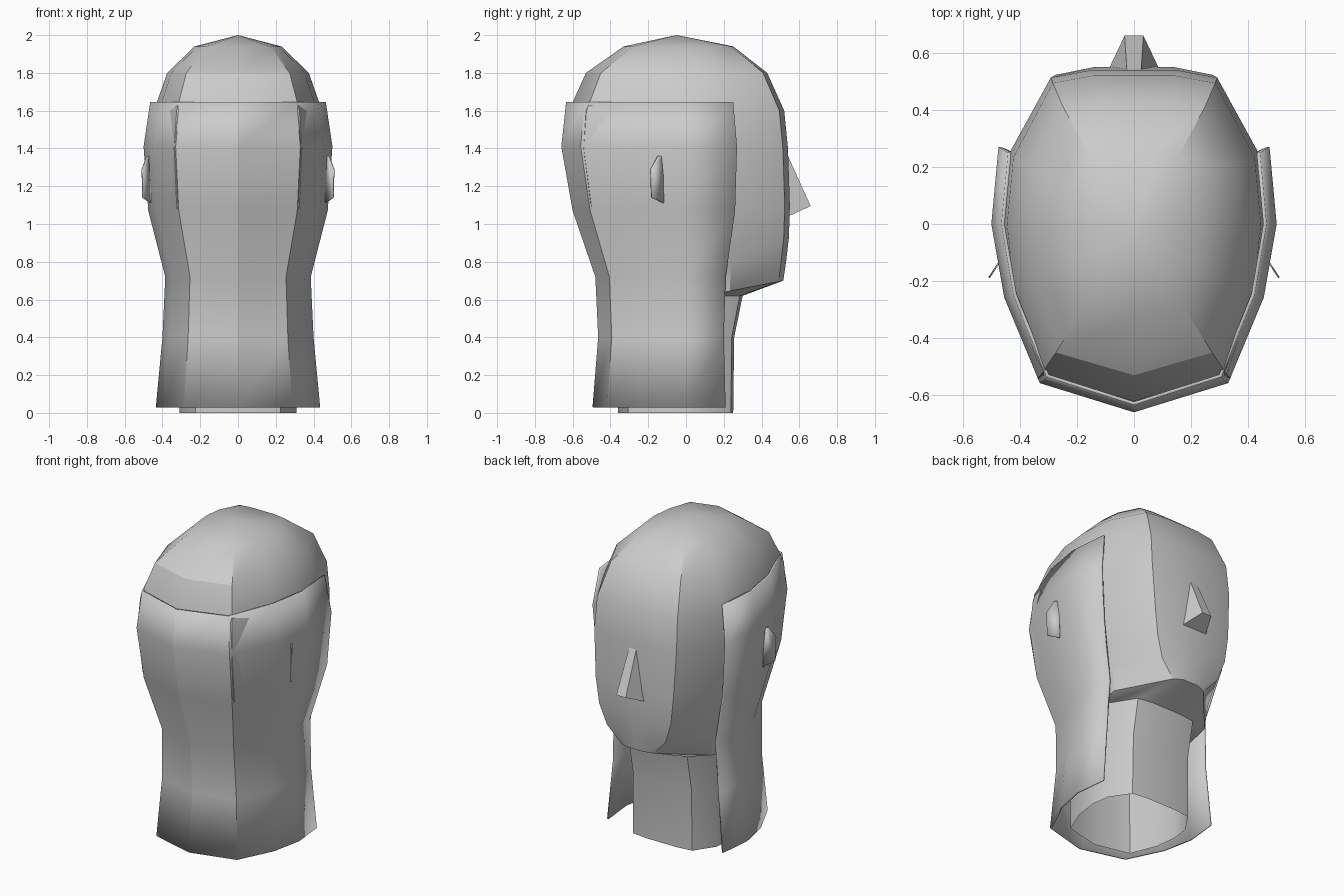
import bpy
import bmesh
import math

cube = bpy.data.objects.get("Cube")
if cube:
    bpy.data.objects.remove(cube, do_unlink=True)

grey = bpy.data.materials.new("plain grey")
grey.use_nodes = True
tone = (0.6, 0.6, 0.6, 1)
grey.diffuse_color = tone
grey.node_tree.nodes["Principled BSDF"].inputs["Base Color"].default_value = tone


def finish(name, bm, angle=30, thickness=0):
    """Turn a bmesh into a shaded object, optionally thickened."""
    bmesh.ops.recalc_face_normals(bm, faces=bm.faces)
    mesh = bpy.data.meshes.new(name)
    bm.to_mesh(mesh)
    bm.free()
    mesh.materials.append(grey)
    obj = bpy.data.objects.new(name, mesh)
    bpy.context.collection.objects.link(obj)
    bpy.ops.object.select_all(action="DESELECT")
    obj.select_set(True)
    bpy.context.view_layer.objects.active = obj
    bpy.ops.object.shade_smooth_by_angle(angle=math.radians(angle))
    if thickness:
        solid = obj.modifiers.new("Thickness", "SOLIDIFY")
        solid.thickness = thickness
        solid.offset = -1
    return obj


def mirrored(half):
    """Complete a half outline whose points run from front to back."""
    return half + [(-x, y, z) for x, y, z in reversed(half) if x > 0]


def loft(bm, rings, closed):
    """Skin neighbouring rings with quads and return the vertex rings."""
    rows = [[bm.verts.new(p) for p in ring] for ring in rings]
    for upper, lower in zip(rows, rows[1:]):
        count = len(upper)
        for i in range(count if closed else count - 1):
            j = (i + 1) % count
            bm.faces.new((upper[i], upper[j], lower[j], lower[i]))
    return rows


def head_ring(z, width, front, back, corner, drop=0):
    """Cross-section of the head with a flat face and angular back corners."""
    shape = [(0, 1), (corner * 0.5, 1), (corner, 0.95), (0.95, 0.45),
             (1, 0), (0.94, -0.4), (0.73, -0.85), (0, -1)]
    return mirrored([(x * width, y * (front if y > 0 else back),
                      z - drop * (1 - max(y, 0))) for x, y in shape])


# Head: dome, face, jaw underside and hollow neck
bm = bmesh.new()
rows = loft(bm, [head_ring(*r) for r in (
    (1.94, 0.23, 0.25, 0.33, 0.68),
    (1.8, 0.375, 0.43, 0.53, 0.66),
    (1.6, 0.445, 0.52, 0.62, 0.64),
    (1.4, 0.463, 0.54, 0.637, 0.63),
    (1.1, 0.445, 0.55, 0.59, 0.62),
    (0.93, 0.41, 0.545, 0.5, 0.62),
    (0.8, 0.38, 0.53, 0.42, 0.55),
    (0.7, 0.36, 0.515, 0.4, 0.32, 0.1),
    (0.62, 0.32, 0.3, 0.38, 0.65),
    (0.4, 0.305, 0.255, 0.36, 0.68),
    (0, 0.31, 0.25, 0.36, 0.68))], closed=True)
crown = bm.verts.new((0, -0.05, 2))
for a, b in zip(rows[0], rows[0][1:] + rows[0][:1]):
    bm.faces.new((a, b, crown))
finish("head", bm)


# Thin shell wrapped around the sides and back
def shell_ring(z, width, front, back):
    shape = [(0.95, front), (1, 0), (0.91, -0.39 * back),
             (0.66, -0.845 * back), (0, -back)]
    return mirrored([(x * width, y, z) for x, y in shape])


bm = bmesh.new()
loft(bm, [shell_ring(*r) for r in (
    (1.645, 0.465, 0.25, 0.635),
    (1.41, 0.5, 0.27, 0.66),
    (1.07, 0.475, 0.26, 0.6),
    (0.72, 0.385, 0.21, 0.48),
    (0.4, 0.4, 0.2, 0.465),
    (0.03, 0.435, 0.21, 0.495))], closed=False)
finish("back_shell", bm, thickness=0.012)

# Nose: a wedge with a flat bridge
bm = bmesh.new()
bridge, tip, base = [[bm.verts.new((s * x, y, z)) for s in (-1, 1)]
                     for x, y, z in ((0.025, 0.54, 1.36),
                                     (0.033, 0.66, 1.095),
                                     (0.09, 0.54, 1.04))]
bm.faces.new((*bridge, *reversed(tip)))
bm.faces.new((*tip, *reversed(base)))
bm.faces.new((*base, *reversed(bridge)))
for side in range(2):
    bm.faces.new((bridge[side], tip[side], base[side]))
finish("nose", bm)

# Ears: thin plates flaring outwards towards the back
outline = [(-0.12, 1.11), (-0.125, 1.36), (-0.15, 1.36),
           (-0.19, 1.29), (-0.185, 1.14)]
for name, side in (("left_ear", 1), ("right_ear", -1)):
    bm = bmesh.new()
    bm.faces.new([bm.verts.new((side * (0.46 - 0.65 * (y + 0.12)), y, z))
                  for y, z in outline])
    finish(name, bm, thickness=0.006)
